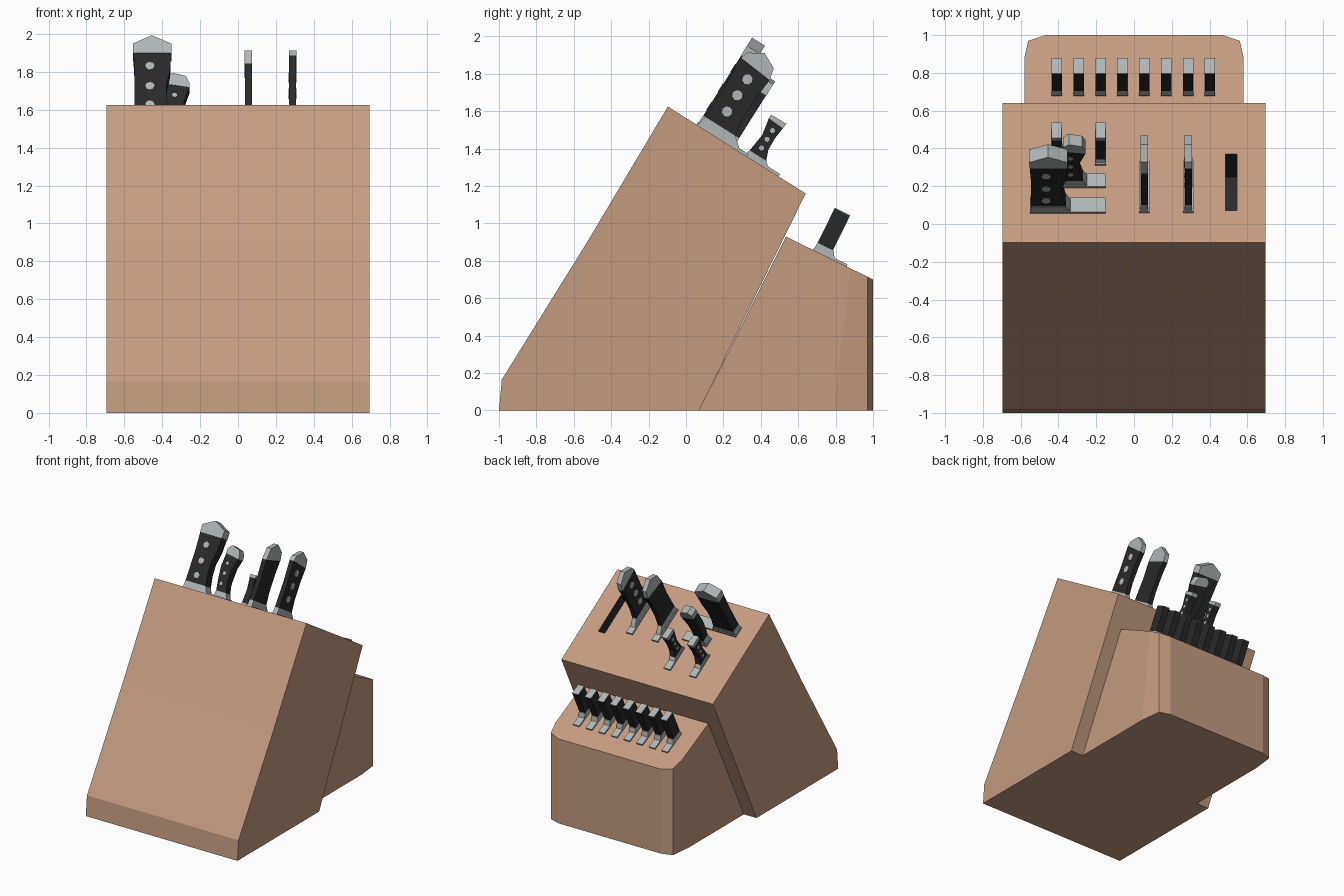
import bpy, bmesh, math
from mathutils import Matrix, Vector

if "Cube" in bpy.data.objects:
    bpy.data.objects.remove(bpy.data.objects["Cube"])


def material(name, rgb):
    m = bpy.data.materials.new(name)
    m.diffuse_color = (*rgb, 1)
    m.use_nodes = True
    m.node_tree.nodes["Principled BSDF"].inputs["Base Color"].default_value = m.diffuse_color
    return m


WOOD = material("beech_wood", (0.55, 0.33, 0.215))
BLACK = material("black_handle", (0.022, 0.022, 0.022))
STEEL = material("steel", (0.43, 0.47, 0.46))


def finish(name, bm, mats, frame=None):
    bmesh.ops.recalc_face_normals(bm, faces=bm.faces)
    if frame:
        bm.transform(frame)
    me = bpy.data.meshes.new(name)
    bm.to_mesh(me)
    bm.free()
    for m in mats:
        me.materials.append(m)
    ob = bpy.data.objects.new(name, me)
    bpy.context.collection.objects.link(ob)
    return ob


def loft(bm, a, b):
    """Closed solid between two matching outlines."""
    va, vb = [bm.verts.new(p) for p in a], [bm.verts.new(p) for p in b]
    faces = [bm.faces.new(va), bm.faces.new(vb)]
    for i in range(len(a)):
        j = (i + 1) % len(a)
        faces.append(bm.faces.new((va[i], va[j], vb[j], vb[i])))
    return faces


def slope_frame(y0, z0, y1, z1):
    """Local x across, local y down the slope, local z out of it."""
    u = Vector((0, y1 - y0, z1 - z0)).normalized()
    n = Vector((1, 0, 0)).cross(u)
    m = Matrix((Vector((1, 0, 0)), u, n)).transposed().to_4x4()
    m.translation = (0, y0, z0)
    return m


MAIN = slope_frame(-0.097, 1.625, 0.64, 1.16)
STEAK = slope_frame(0.535, 0.93, 1.0, 0.70)

# main block: side profile across the full width, second slot for the recess
bm = bmesh.new()
side = [(-1, 0), (-0.985, 0.165), (-0.524, 0.908), (-0.097, 1.625), (0.64, 1.16), (0.07, 0)]
loft(bm, [(-0.695, y, z) for y, z in side], [(0.695, y, z) for y, z in side])
block = finish("main_block", bm, [WOOD, BLACK])

# empty slot cut into the main block
bm = bmesh.new()
slot = [(0.485, 0.2), (0.545, 0.2), (0.545, 0.553), (0.485, 0.553)]
for f in loft(bm, [(x, u, -0.23) for x, u in slot], [(x, u, 0.1) for x, u in slot]):
    f.material_index = 1
cutter = finish("slot_cutter", bm, [WOOD, BLACK], MAIN)
cutter.hide_render = True
cutter.hide_viewport = False
mod = block.modifiers.new("slot", 'BOOLEAN')
mod.operation = 'DIFFERENCE'
mod.solver = 'EXACT'
mod.object = cutter
bpy.context.view_layer.objects.active = block
bpy.ops.object.modifier_apply(modifier=mod.name)
bpy.data.objects.remove(cutter)

# steak knife block: chamfered back corners, sloped top, leaning front
half_bot = [(0.58, 0.07), (0.58, 0.79), (0.56, 0.97), (0.47, 1.0)]
half_top = [(0.58, 0.535), (0.58, 0.88), (0.56, 0.97), (0.47, 1.0)]


def mirrored(half):
    return half + [(-x, y) for x, y in reversed(half)]


bm = bmesh.new()
loft(bm, [(x, y, 0) for x, y in mirrored(half_bot)],
     [(x, y, 0.93 - (y - 0.535) * 0.23 / 0.465) for x, y in mirrored(half_top)])
finish("steak_block", bm, [WOOD])


def knife(name, frame, centre, along_x, plate, bolster, handle, cap, thick,
          plate_thick, rivets=(), radius=0.02, rivet_sides=(-1, 1)):
    """Outlines are (s, w): s along the blade width, w out of the block."""
    def pt(s, t, w):
        return (s, centre + t, w) if along_x else (centre + t, s, w)

    def part(label, outline, th, mat):
        if not outline:
            return
        bm = bmesh.new()
        loft(bm, [pt(s, -th / 2, w) for s, w in outline], [pt(s, th / 2, w) for s, w in outline])
        finish(f"{name}_{label}", bm, [mat], frame)

    a, b, h = plate
    part("plate", [(a, -0.01), (b, -0.01), (b, h), (a, h)], plate_thick, STEEL)
    part("bolster", bolster, thick * 1.04, STEEL)
    part("handle", handle, thick, BLACK)
    part("cap", cap, thick * 1.04, STEEL)
    # rivets: thin octagonal discs
    if rivets:
        bm = bmesh.new()
        ring = [(radius * math.cos(k * math.pi / 4), radius * math.sin(k * math.pi / 4)) for k in range(8)]
        for s, w in rivets:
            for d in rivet_sides:
                lo, hi = d * (thick / 2 - 0.01), d * (thick / 2 + 0.003)
                loft(bm, [pt(s + p, lo, w + q) for p, q in ring], [pt(s + p, hi, w + q) for p, q in ring])
        finish(f"{name}_rivets", bm, [STEEL], frame)


# chef knife and utility knife, wide across x
knife("chef_knife", MAIN, 0.225, True, (-0.55, -0.15, 0.015),
      [(-0.55, 0), (-0.33, 0), (-0.36, 0.06), (-0.545, 0.06)],
      [(-0.545, 0.06), (-0.36, 0.06), (-0.378, 0.16), (-0.378, 0.24), (-0.358, 0.34),
       (-0.355, 0.44), (-0.552, 0.44), (-0.545, 0.3)],
      [(-0.553, 0.44), (-0.352, 0.44), (-0.352, 0.50), (-0.455, 0.552), (-0.555, 0.50)],
      0.078, 0.09, [(-0.465, w) for w in (0.12, 0.235, 0.36)], 0.025, (-1,))
knife("utility_knife", MAIN, 0.38, True, (-0.37, -0.15, 0.015),
      [(-0.37, 0), (-0.24, 0), (-0.27, 0.06), (-0.36, 0.06)],
      [(-0.36, 0.06), (-0.27, 0.06), (-0.29, 0.15), (-0.285, 0.24), (-0.257, 0.33),
       (-0.375, 0.35), (-0.385, 0.25), (-0.375, 0.15)],
      [(-0.375, 0.35), (-0.257, 0.33), (-0.257, 0.36), (-0.275, 0.40), (-0.345, 0.42), (-0.375, 0.39)],
      0.065, 0.08, [(-0.335, w) for w in (0.12, 0.2, 0.28)], 0.014, (-1,))

# bread and carving knives, thin across x
for name, x, w0, riv in (("bread_knife", 0.055, 0.38, ()),
                         ("carving_knife", 0.288, 0.43, [(0.282, w) for w in (0.146, 0.249, 0.35)])):
    knife(name, MAIN, x, False, (0.185, 0.50, 0.015),
          [(0.19, 0), (0.46, 0), (0.39, 0.06), (0.195, 0.06)],
          [(0.195, 0.06), (0.39, 0.06), (0.375, 0.16), (0.375, 0.3), (0.385, 0.41), (0.19, w0), (0.2, 0.25)],
          [(0.19, w0), (0.385, 0.41), (0.37, 0.475), (0.285, 0.518), (0.205, 0.47)],
          0.038, 0.055, riv, 0.028)

# paring knives
for i, x in enumerate((-0.41, -0.177)):
    knife(f"paring_knife_{i + 1}", MAIN, x, False, (0.48, 0.70, 0.015),
          [(0.485, 0), (0.64, 0), (0.6, 0.035), (0.495, 0.035)],
          [(0.495, 0.035), (0.6, 0.035), (0.578, 0.09), (0.575, 0.16), (0.582, 0.23), (0.49, 0.235), (0.508, 0.14)],
          [(0.49, 0.235), (0.582, 0.23), (0.585, 0.26), (0.49, 0.258)],
          0.05, 0.058, [(0.542, w) for w in (0.08, 0.135, 0.19)], 0.014)

# eight steak knives
for i in range(8):
    knife(f"steak_knife_{i + 1}", STEAK, -0.408 + i * 0.1157, False, (0.16, 0.362, 0.012),
          [(0.162, 0), (0.29, 0), (0.262, 0.045), (0.166, 0.045)],
          [(0.166, 0.045), (0.257, 0.045), (0.257, 0.25), (0.166, 0.25)],
          [(0.166, 0.25), (0.257, 0.25), (0.257, 0.254), (0.166, 0.254)],
          0.054, 0.056)
